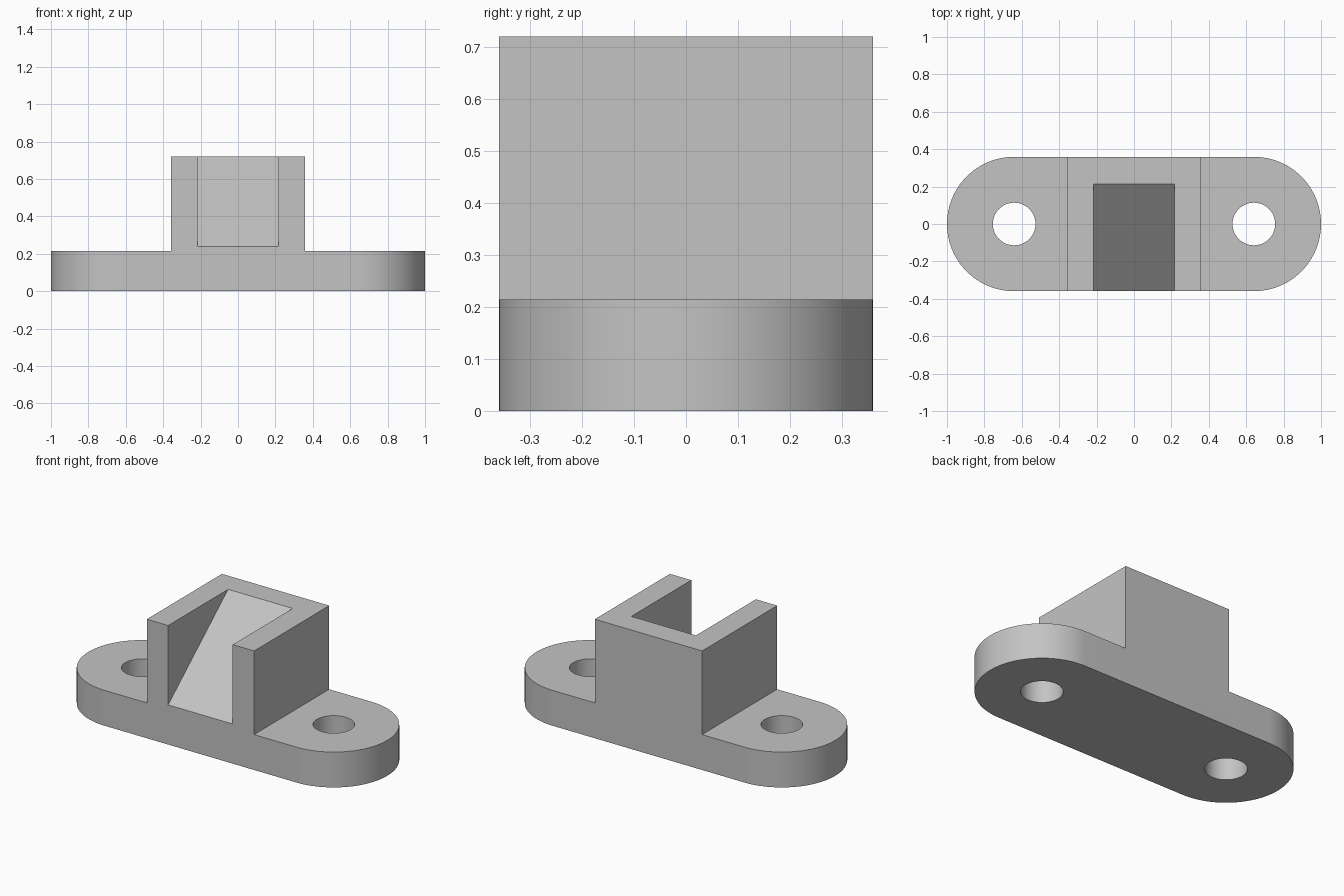
import bpy, bmesh
from math import cos, sin, pi, radians
from mathutils import Vector

default = bpy.data.objects.get("Cube")
if default:
    bpy.data.objects.remove(default)

R = 0.359            # rounded end radius and half depth
END_X = 1 - R        # centre of each rounded end
BASE_H = 0.214
TOP = 0.72
SLOT_X, SLOT_Y, SLOT_Z = 0.216, 0.214, 0.24
HOLE_R = 0.114

grey = bpy.data.materials.new("light_grey")
grey.use_nodes = True
colour = (0.55, 0.55, 0.55, 1)
grey.diffuse_color = colour
grey.node_tree.nodes["Principled BSDF"].inputs["Base Color"].default_value = colour


def prism(name, outline, offset):
    """Extrude a closed outline of 3D points along offset."""
    bm = bmesh.new()
    face = bm.faces.new([bm.verts.new(p) for p in outline])
    extruded = bmesh.ops.extrude_face_region(bm, geom=[face])["geom"]
    moved = [v for v in extruded if isinstance(v, bmesh.types.BMVert)]
    bmesh.ops.translate(bm, verts=moved, vec=Vector(offset))
    bmesh.ops.recalc_face_normals(bm, faces=bm.faces)
    mesh = bpy.data.meshes.new(name)
    bm.to_mesh(mesh)
    bm.free()
    mesh.materials.append(grey)
    obj = bpy.data.objects.new(name, mesh)
    bpy.context.collection.objects.link(obj)
    return obj


def arc(cx, radius, start, sweep, steps, z):
    return [(cx + radius * cos(start + sweep * i / steps),
             radius * sin(start + sweep * i / steps), z) for i in range(steps + 1)]


def combine(target, tool, operation):
    """Apply a boolean and discard the tool object."""
    mod = target.modifiers.new(operation, 'BOOLEAN')
    mod.operation, mod.solver, mod.object = operation, 'EXACT', tool
    bpy.context.view_layer.objects.active = target
    bpy.ops.object.modifier_apply(modifier=mod.name)
    bpy.data.objects.remove(tool)


# Base plate with two rounded ends
bracket = prism("bracket", arc(END_X, R, -pi / 2, pi, 48, 0)
                + arc(-END_X, R, pi / 2, pi, 48, 0), (0, 0, BASE_H))

# Square holder block with a sloping slot open to the front and top
block = prism("holder_block", [(-R, -R, BASE_H / 2), (R, -R, BASE_H / 2),
                               (R, R, BASE_H / 2), (-R, R, BASE_H / 2)],
              (0, 0, TOP - BASE_H / 2))
slope = (TOP - SLOT_Z) / (SLOT_Y + R)
front = -R - 0.1
slot_profile = [(front, SLOT_Z - 0.1 * slope), (SLOT_Y, TOP), (SLOT_Y, TOP + 0.1), (front, TOP + 0.1)]
slot = prism("slot_cutter", [(-SLOT_X, y, z) for y, z in slot_profile], (2 * SLOT_X, 0, 0))
combine(block, slot, 'DIFFERENCE')
combine(bracket, block, 'UNION')

# Screw hole through each end
for side in (-1, 1):
    hole = prism("hole_cutter", arc(side * END_X, HOLE_R, 0, 2 * pi, 48, -0.1)[:-1],
                 (0, 0, BASE_H + 0.2))
    combine(bracket, hole, 'DIFFERENCE')

# Smooth the curved walls, keep the edges sharp
bpy.ops.object.select_all(action='DESELECT')
bracket.select_set(True)
bpy.context.view_layer.objects.active = bracket
bpy.ops.object.shade_smooth_by_angle(angle=radians(30))
